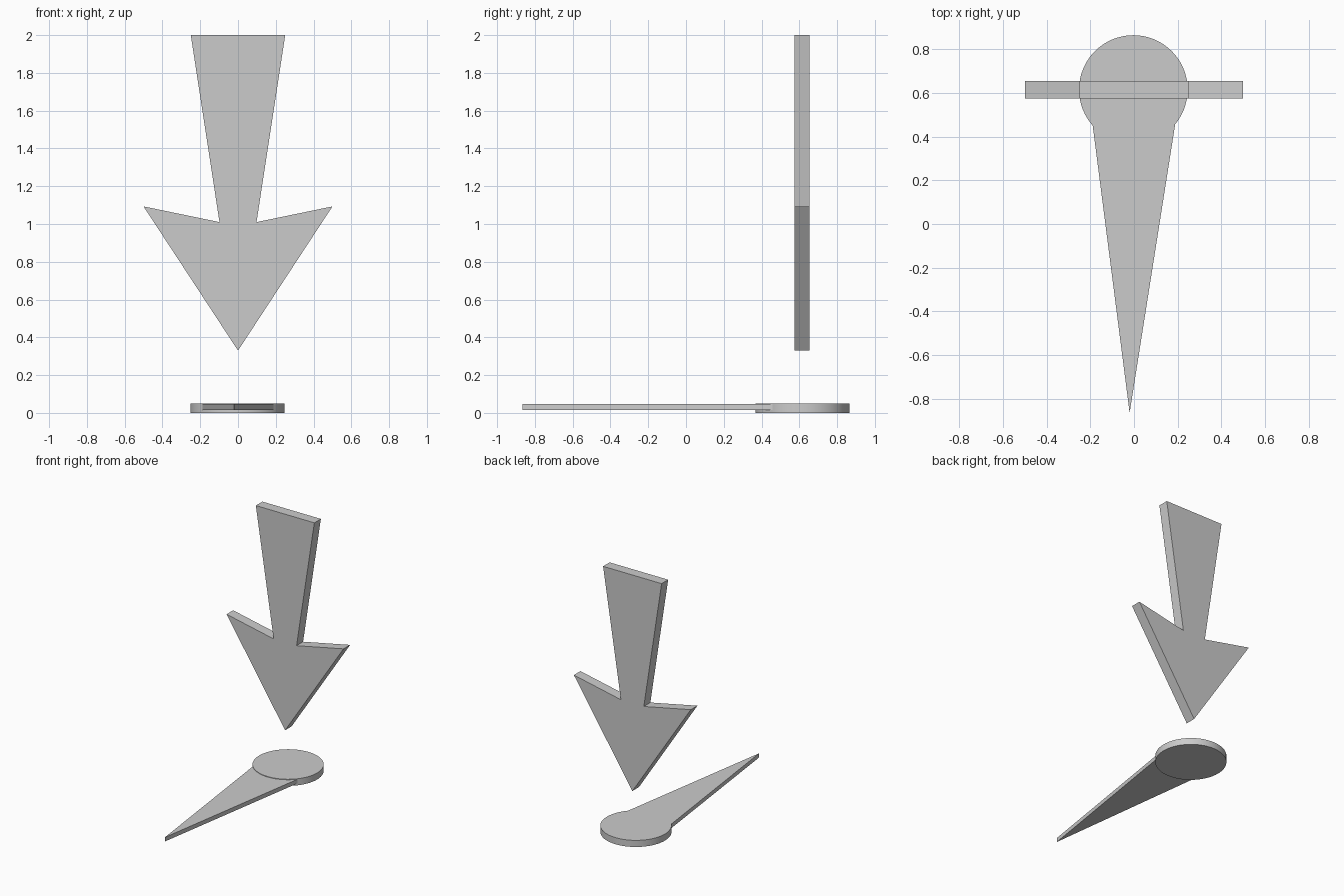
import bpy, bmesh
from mathutils import Vector

if "Cube" in bpy.data.objects:
    bpy.data.objects.remove(bpy.data.objects["Cube"])


def prism(name, points, direction):
    """Extrude a closed outline along a direction."""
    bm = bmesh.new()
    face = bm.faces.new([bm.verts.new(p) for p in points])
    ext = bmesh.ops.extrude_face_region(bm, geom=[face], use_keep_orig=True)
    verts = [g for g in ext["geom"] if isinstance(g, bmesh.types.BMVert)]
    bmesh.ops.translate(bm, verts=verts, vec=Vector(direction))
    bmesh.ops.recalc_face_normals(bm, faces=bm.faces)
    mesh = bpy.data.meshes.new(name)
    bm.to_mesh(mesh)
    bm.free()
    obj = bpy.data.objects.new(name, mesh)
    bpy.context.collection.objects.link(obj)
    return obj


# Floating downward arrow: right half mirrored to the left
half = [(0.25, 2.0), (0.098, 1.01), (0.5, 1.093)]
outline = half + [(0.0, 0.33)] + [(-x, z) for x, z in reversed(half)]
prism("down_arrow", [(x, 0.575, z) for x, z in outline], (0, 0.08, 0))

# Tapered ground pointer, its wide end set into the disc
pointer = [(-0.191, 0.465), (-0.02, -0.865), (0.19, 0.465)]
prism("ground_pointer", [(x, y, 0.015) for x, y in pointer], (0, 0, 0.032))

# Round base disc
bpy.ops.mesh.primitive_cylinder_add(vertices=64, radius=0.249, depth=0.051,
                                    location=(-0.003, 0.616, 0.0255))
disc = bpy.context.object
disc.name = "base_disc"
bpy.ops.object.shade_smooth_by_angle()
